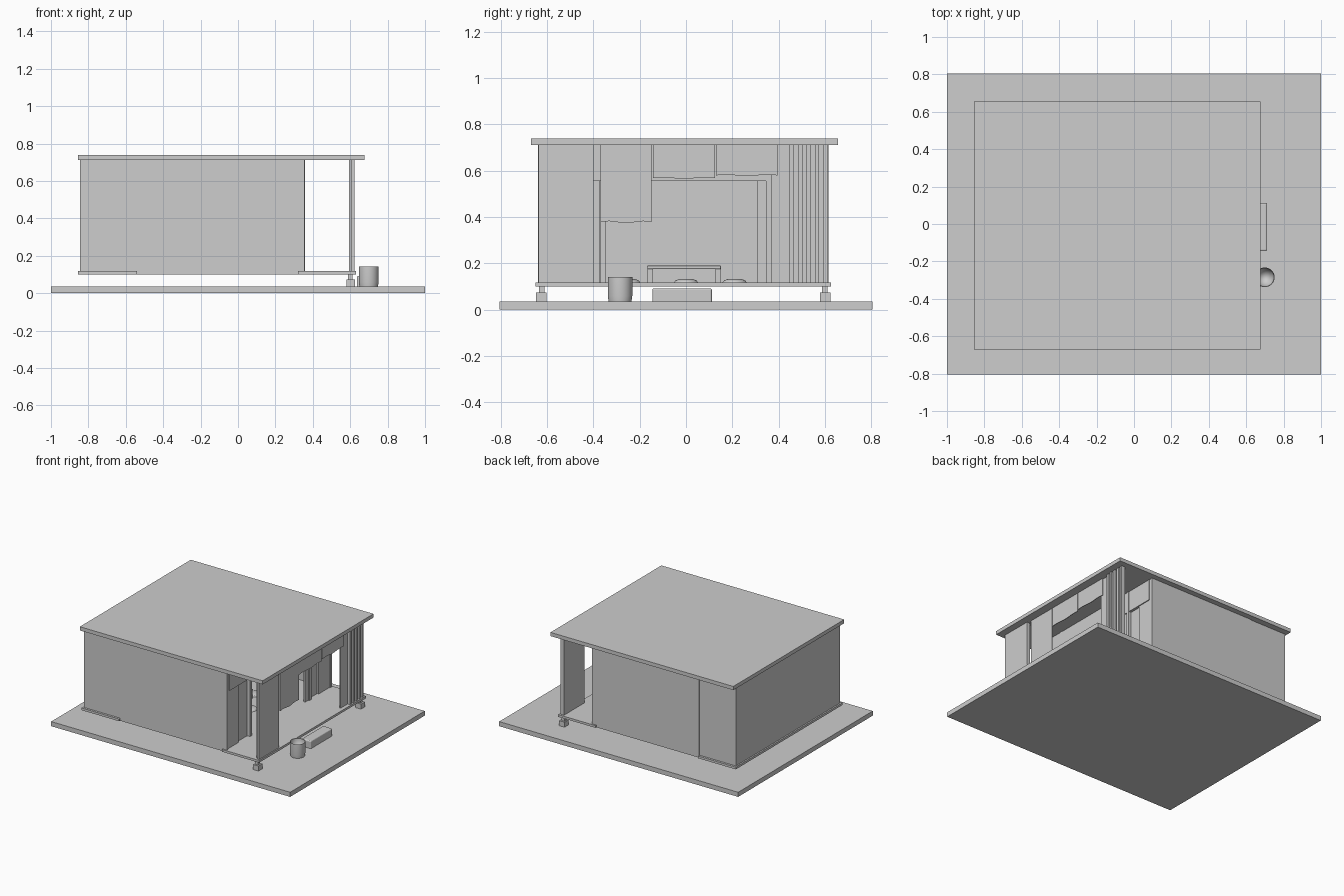
import bpy, bmesh, math

old = bpy.data.objects.get("Cube")
if old:
    bpy.data.objects.remove(old, do_unlink=True)

SHADE = (0.61, 0.61, 0.61, 1)
grey = bpy.data.materials.new("plain_grey")
grey.use_nodes = True
grey.diffuse_color = SHADE
grey.node_tree.nodes["Principled BSDF"].inputs["Base Color"].default_value = SHADE

MID = -0.012           # y of the house's centre line
FLOOR, EAVES = 0.118, 0.712


def finish(name, bm):
    bmesh.ops.recalc_face_normals(bm, faces=bm.faces)
    me = bpy.data.meshes.new(name)
    bm.to_mesh(me)
    bm.free()
    me.materials.append(grey)
    ob = bpy.data.objects.new(name, me)
    bpy.context.collection.objects.link(ob)
    return ob


def box(name, xs, ys, zs, bevel=0):
    bm = bmesh.new()
    bmesh.ops.create_cube(bm, size=1)
    for v in bm.verts:
        v.co = [r[0] if c < 0 else r[1] for r, c in zip((xs, ys, zs), v.co)]
    ob = finish(name, bm)
    if bevel:
        mod = ob.modifiers.new("soft_edges", "BEVEL")
        mod.width, mod.segments = bevel, 3
    return ob


def plate(name, outline, zs):
    """Flat slab with any outline seen from above."""
    bm = bmesh.new()
    face = bm.faces.new([bm.verts.new((x, y, zs[0])) for x, y in outline])
    new = bmesh.ops.extrude_face_region(bm, geom=[face])["geom"]
    bmesh.ops.translate(bm, vec=(0, 0, zs[1] - zs[0]),
                        verts=[g for g in new if isinstance(g, bmesh.types.BMVert)])
    return finish(name, bm)


def cloth(name, x, ys, bottom, sag, steps=24):
    """Flat hanging fabric with an uneven lower hem."""
    bm = bmesh.new()
    rows = []
    for i in range(steps + 1):
        t = i / steps
        y = ys[0] + t * (ys[1] - ys[0])
        hem = bottom + sag * math.sin(t * math.tau * 1.5)
        rows.append([bm.verts.new((x, y, z)) for z in (hem, EAVES)])
    for a, b in zip(rows, rows[1:]):
        bm.faces.new((a[0], b[0], b[1], a[1]))
    ob = finish(name, bm)
    mod = ob.modifiers.new("thickness", "SOLIDIFY")
    mod.thickness, mod.offset = 0.005, 0
    return ob


def lathe(name, x, y, profile, sides=32):
    bm = bmesh.new()
    vs = [bm.verts.new((r, 0, z)) for r, z in profile]
    edges = [bm.edges.new(p) for p in zip(vs, vs[1:])]
    bmesh.ops.spin(bm, geom=vs + edges, axis=(0, 0, 1), cent=(0, 0, 0),
                   steps=sides, angle=math.tau)
    bmesh.ops.remove_doubles(bm, verts=bm.verts, dist=0.0005)
    ob = finish(name, bm)
    ob.location = (x, y, 0)
    bpy.ops.object.select_all(action="DESELECT")
    ob.select_set(True)
    bpy.context.view_layer.objects.active = ob
    bpy.ops.object.shade_smooth_by_angle()
    return ob


# Ground and roof slabs
box("ground_slab", (-1, 1), (-0.805, 0.805), (0, 0.035))
box("roof_slab", (-0.855, 0.675), (-0.67, 0.656), (EAVES, 0.74))

# Floor, notched along both sides where the large panels hang past it
edge, notch = 0.638, 0.612
half = [(-0.855, edge), (-0.54, edge), (-0.54, notch),
        (0.32, notch), (0.32, edge), (0.632, edge)]
plate("floor_slab", [(x, MID + y) for x, y in half]
      + [(x, MID - y) for x, y in reversed(half)], (0.101, FLOOR))

# Closed back wall
box("back_wall", (-0.844, -0.827), (MID - 0.622, MID + 0.622), (FLOOR, EAVES))

# Parts repeated on each side of the centre line
for side, tag in ((-1, "right"), (1, "left")):
    def span(inner, outer):
        return sorted((MID + side * inner, MID + side * outer))
    box(f"side_wall_{tag}", (-0.84, -0.54), span(0.6, 0.622), (FLOOR, EAVES))
    box(f"sliding_panel_{tag}", (-0.54, 0.355), span(0.612, 0.627), (0.101, EAVES))
    box(f"inner_lining_{tag}", (-0.54, 0.35), span(0.595, 0.612), (FLOOR, EAVES))
    box(f"partition_door_{tag}", (0.322, 0.335), span(0.36, 0.5), (FLOOR, 0.56))
    box(f"partition_panel_{tag}", (0.335, 0.348), span(0.48, 0.596), (FLOOR, 0.56))
    box(f"pier_foot_{tag}", (0.58, 0.625), span(0.59, 0.636), (0.035, 0.073))
    box(f"pier_stem_{tag}", (0.587, 0.613), span(0.6, 0.624), (0.073, 0.101))
    jamb = sorted((side * 0.345, side * 0.369))
    box(f"door_jamb_{tag}", (0.33, 0.358), jamb, (FLOOR, EAVES))

# Beam across the whole partition, and a door slid partly into the opening
box("door_lintel", (0.325, 0.355), (MID - 0.596, MID + 0.596), (0.555, EAVES))
box("inner_sliding_door", (0.335, 0.348), (0.307, 0.36), (FLOOR, 0.56))

# Open front: flat boards and short hanging cloths
box("front_board_outer", (0.608, 0.623), (-0.638, -0.40), (FLOOR, EAVES))
box("front_board_inner", (0.593, 0.608), (-0.625, -0.405), (FLOOR, EAVES))
box("front_board_left", (0.593, 0.603), (0.367, 0.45), (FLOOR, EAVES))
cloth("long_hanging_cloth", 0.61, (-0.37, -0.148), 0.378, 0.004)
cloth("short_hanging_cloth_mid", 0.61, (-0.143, 0.126), 0.568, 0.003)
cloth("short_hanging_cloth_end", 0.61, (0.13, 0.395), 0.58, 0.003)

# Stacked screen with square folds, against the left front corner
LEAVES = 9
leaf = (0.611 - 0.448) / LEAVES
for i in range(LEAVES):
    y = 0.448 + i * leaf
    box("folding_screen_leaf", (0.593, 0.623 if i % 2 == 0 else 0.611),
        (y, y + leaf), (FLOOR, EAVES))

# Low table and floor cushions inside
box("table_top", (-0.23, 0.02), (-0.168, 0.152), (0.175, 0.19), 0.004)
for y in (-0.155, 0.139):
    for x in (-0.215, 0.005):
        box("table_leg", (x - 0.012, x + 0.012), (y - 0.012, y + 0.012), (FLOOR, 0.176))
for x, y in ((0.1, 0.0), (-0.02, 0.21), (-0.02, -0.25)):
    lathe("floor_cushion", x, y,
          [(0.052, FLOOR), (0.046, 0.126), (0.03, 0.132), (0, 0.133)])

# Stepping stone and water pot with a rounded hollow
box("stepping_stone", (0.635, 0.712), (-0.145, 0.112), (0, 0.092), 0.008)
hollow = [(0.05 * math.cos(a), 0.14 - 0.07 * math.sin(a))
          for a in (math.pi / 16 * i for i in range(8))]
lathe("water_pot", 0.699, -0.285,
      [(0, 0), (0.045, 0), (0.05, 0.04), (0.053, 0.06), (0.053, 0.142)]
      + hollow + [(0, 0.07)])
